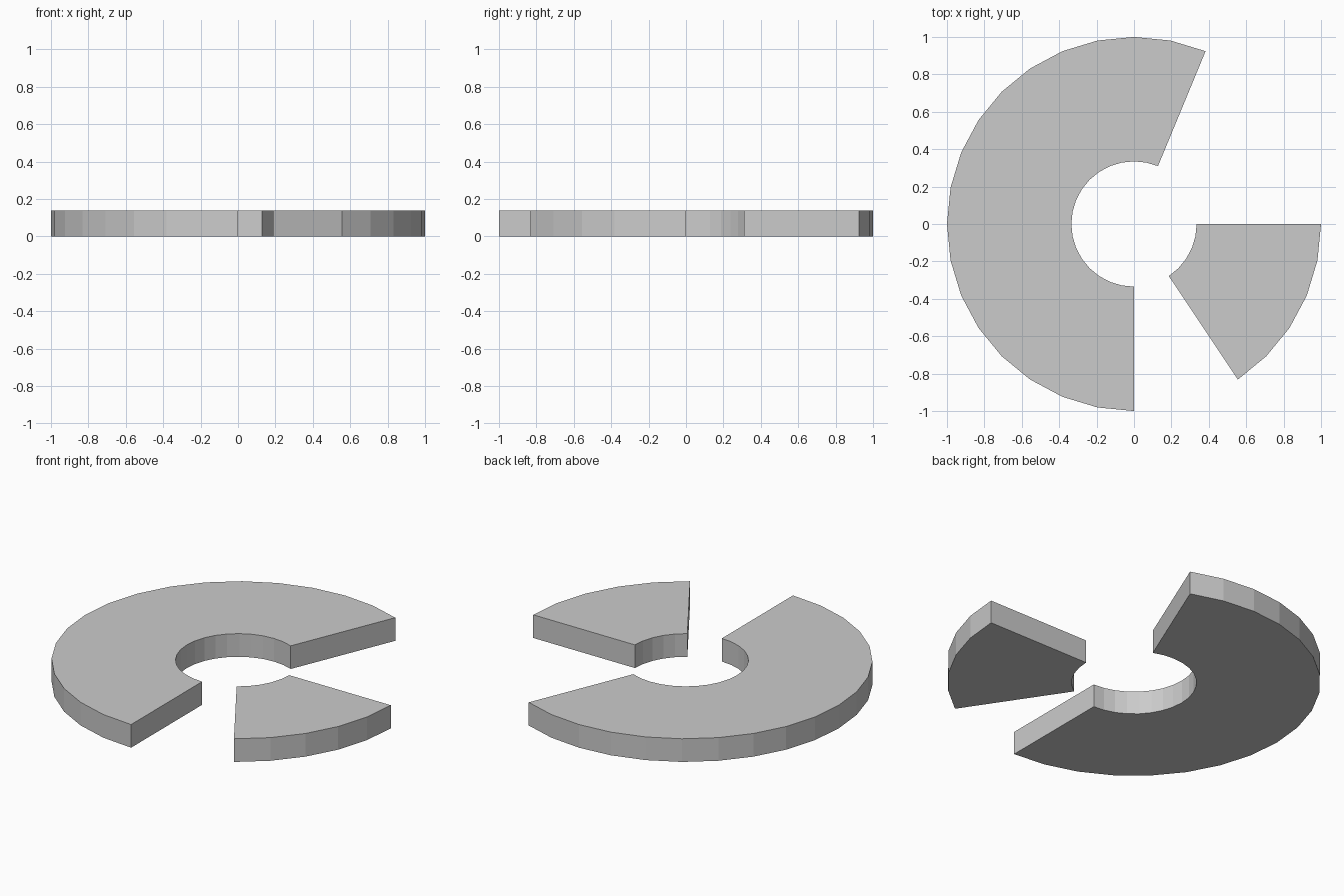
import bpy, bmesh, math

if "Cube" in bpy.data.objects:
    bpy.data.objects.remove(bpy.data.objects["Cube"])

OUTER, INNER, HEIGHT = 1.0, 0.335, 0.137
STEP = math.radians(11.25)  # 32 sides per full turn


def ring_sector(name, first, last):
    """Solid flat-shaded ring slice between two step numbers, counter-clockwise."""
    bm = bmesh.new()
    sections = []
    for i in range(first, last + 1):
        c, s = math.cos(i * STEP), math.sin(i * STEP)
        sections.append([bm.verts.new((r * c, r * s, z)) for r, z in
                         ((INNER, 0), (OUTER, 0), (OUTER, HEIGHT), (INNER, HEIGHT))])
    # bottom, outer wall, top and inner wall
    for a, b in zip(sections, sections[1:]):
        for k in range(4):
            n = (k + 1) % 4
            bm.faces.new((a[k], a[n], b[n], b[k]))
    # end caps
    bm.faces.new(sections[0])
    bm.faces.new(sections[-1])
    bmesh.ops.recalc_face_normals(bm, faces=bm.faces)
    mesh = bpy.data.meshes.new(name)
    bm.to_mesh(mesh)
    bm.free()
    obj = bpy.data.objects.new(name, mesh)
    bpy.context.collection.objects.link(obj)
    return obj


# Large and small ring slices
ring_sector("large_ring_slice", 6, 24)
ring_sector("small_ring_slice", -5, 0)
